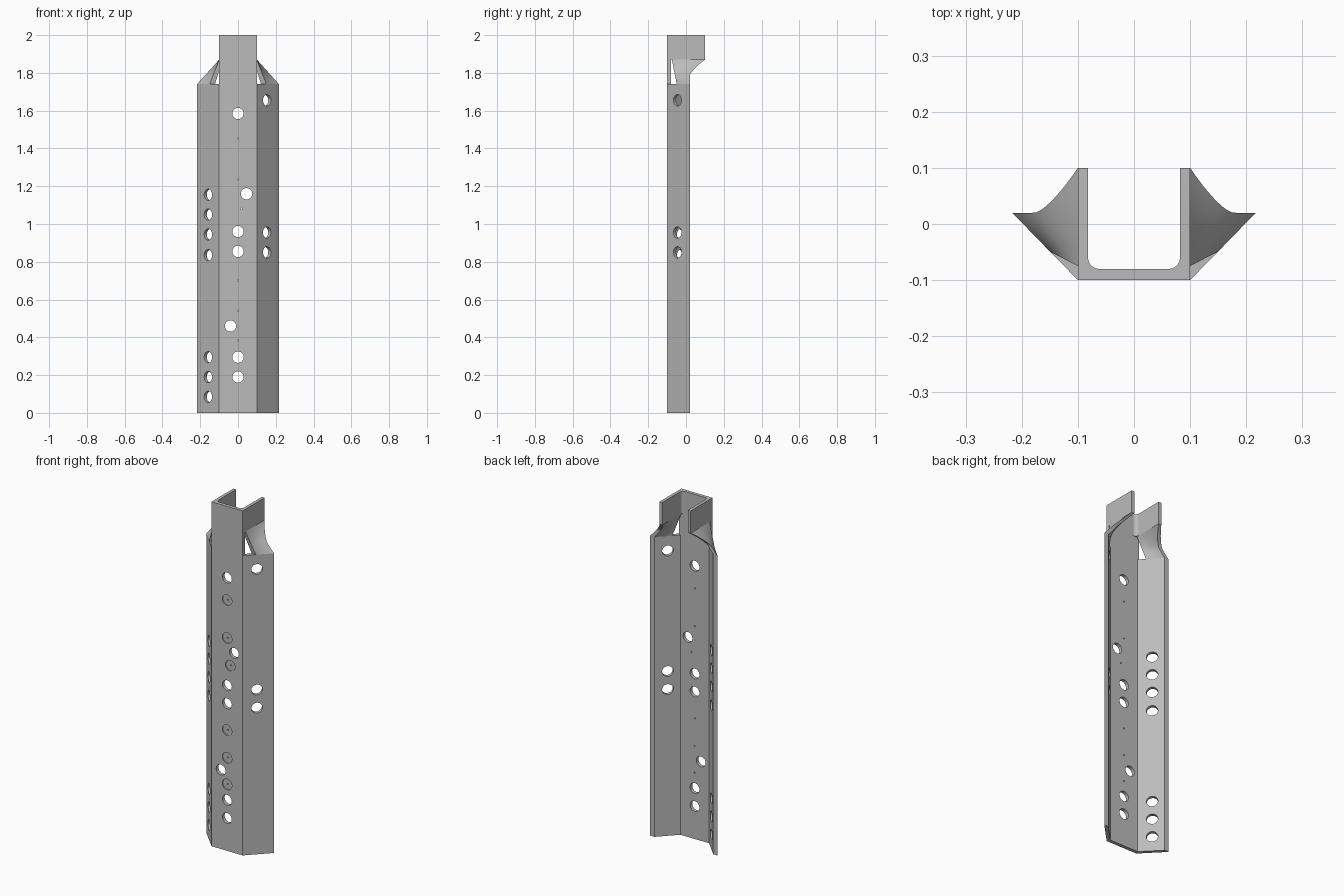
import bpy, bmesh, math
from mathutils import Vector

if "Cube" in bpy.data.objects:
    bpy.data.objects.remove(bpy.data.objects["Cube"])

STEEL = bpy.data.materials.new("grey steel")
STEEL.diffuse_color = (0.5, 0.5, 0.5, 1)
STEEL.use_nodes = True
STEEL.node_tree.nodes["Principled BSDF"].inputs["Base Color"].default_value = STEEL.diffuse_color
Z_BODY, Z_NECK, Z_TOP = 1.74, 1.87, 2.0


def finish(bm, name):
    bmesh.ops.recalc_face_normals(bm, faces=bm.faces[:])
    me = bpy.data.meshes.new(name)
    bm.to_mesh(me)
    bm.free()
    me.materials.append(STEEL)
    ob = bpy.data.objects.new(name, me)
    bpy.context.collection.objects.link(ob)
    return ob


def extrude_profile(name, right_half, z0, z1):
    """Mirror a right-hand outline across x = 0 and extrude it upward."""
    pts = right_half + [(-x, y) for x, y in reversed(right_half)]
    bm = bmesh.new()
    face = bm.faces.new([bm.verts.new((x, y, z0)) for x, y in pts])
    new = bmesh.ops.extrude_face_region(bm, geom=[face])["geom"]
    bmesh.ops.translate(bm, vec=(0, 0, z1 - z0),
                        verts=[v for v in new if isinstance(v, bmesh.types.BMVert)])
    return finish(bm, name)


def add_cylinder(bm, centre, axis, radius, depth):
    rot = Vector(axis).to_track_quat('Z', 'Y').to_matrix().to_4x4()
    rot.translation = Vector(centre)
    bmesh.ops.create_cone(bm, cap_ends=True, segments=32, radius1=radius,
                          radius2=radius, depth=depth, matrix=rot)


def cut(target, bm, name):
    cutter = finish(bm, name)
    cutter.hide_render = True
    cutter.hide_set(True)
    mod = target.modifiers.new(name, 'BOOLEAN')
    mod.operation = 'DIFFERENCE'
    mod.solver = 'EXACT'
    mod.object = cutter


# Main post: flat web with two flanges splayed at 45 degrees
post = extrude_profile("post_body", [(0.1, -0.1), (0.217, 0.02), (0.189, 0.02),
                                     (0.092, -0.08)], 0, Z_BODY)

# Bolt holes in web and flanges
R = 0.03
bm = bmesh.new()
for x, z in [(0, 1.585), (0.045, 1.16), (0, 0.96), (0, 0.855),
             (-0.04, 0.46), (0, 0.295), (0, 0.19)]:
    add_cylinder(bm, (x, -0.09, z), (0, 1, 0), R, 0.1)
for z in (1.155, 1.05, 0.945, 0.835, 0.295, 0.19, 0.085):
    add_cylinder(bm, (-0.151, -0.033, z), (1, 1, 0), R, 0.08)
for z in (1.655, 0.955, 0.85):
    add_cylinder(bm, (0.145, -0.037, z), (-1, 1, 0), R, 0.08)
cut(post, bm, "bolt_hole_cutter")

# Shallow round recesses in the web, each with a pin hole
spots = [(0, 1.455), (0, 1.235), (0.02, 1.08), (0, 0.7), (0, 0.54), (0, 0.385)]
for name, radius, depth in (("recess_cutter", 0.031, 0.012), ("pin_hole_cutter", 0.004, 0.1)):
    bm = bmesh.new()
    for x, z in spots:
        add_cylinder(bm, (x, -0.1, z), (0, 1, 0), radius, depth)
    cut(post, bm, name)

# Web strip joining the post to the top channel
extrude_profile("web_strip", [(0.1, -0.1), (0.1, -0.08)], Z_BODY, Z_NECK)

# Top U channel with rounded inside corners
fillet = [(0.062 + 0.02 * math.cos(a), -0.06 + 0.02 * math.sin(a))
          for a in [-math.pi / 2 * i / 6 for i in range(7)]]
extrude_profile("top_channel", [(0.1, -0.1), (0.1, 0.1), (0.082, 0.1)] + fillet,
                Z_NECK, Z_TOP)


# Twisted necks from each flange up to a channel leg
def neck(name, side, rows=14, cols=6):
    bm = bmesh.new()
    rings = []
    for i in range(rows + 1):
        v = i / rows
        z = Z_BODY + (Z_NECK - Z_BODY) * v
        front = Vector((0.15 - 0.05 * v, -0.049 - 0.026 * v, z))
        rise = max(0, (v - 0.35) / 0.65) ** 1.4
        rear = Vector((0.217 - 0.117 * v, 0.02 + 0.08 * rise, z))
        thick = Vector((0.028 - 0.01 * v, 0, 0))
        outer = [front.lerp(rear, j / cols) for j in range(cols + 1)]
        ring = outer + [p - thick for p in reversed(outer)]
        rings.append([bm.verts.new((side * p.x, p.y, p.z)) for p in ring])
    n = len(rings[0])
    for a, b in zip(rings, rings[1:]):
        for j in range(n):
            k = (j + 1) % n
            bm.faces.new((a[j], a[k], b[k], b[j]))
    bm.faces.new(rings[0])
    bm.faces.new(rings[-1])
    ob = finish(bm, name)
    bpy.ops.object.select_all(action='DESELECT')
    ob.select_set(True)
    bpy.context.view_layer.objects.active = ob
    bpy.ops.object.shade_smooth_by_angle(angle=math.radians(35))


neck("right_neck", 1)
neck("left_neck", -1)
